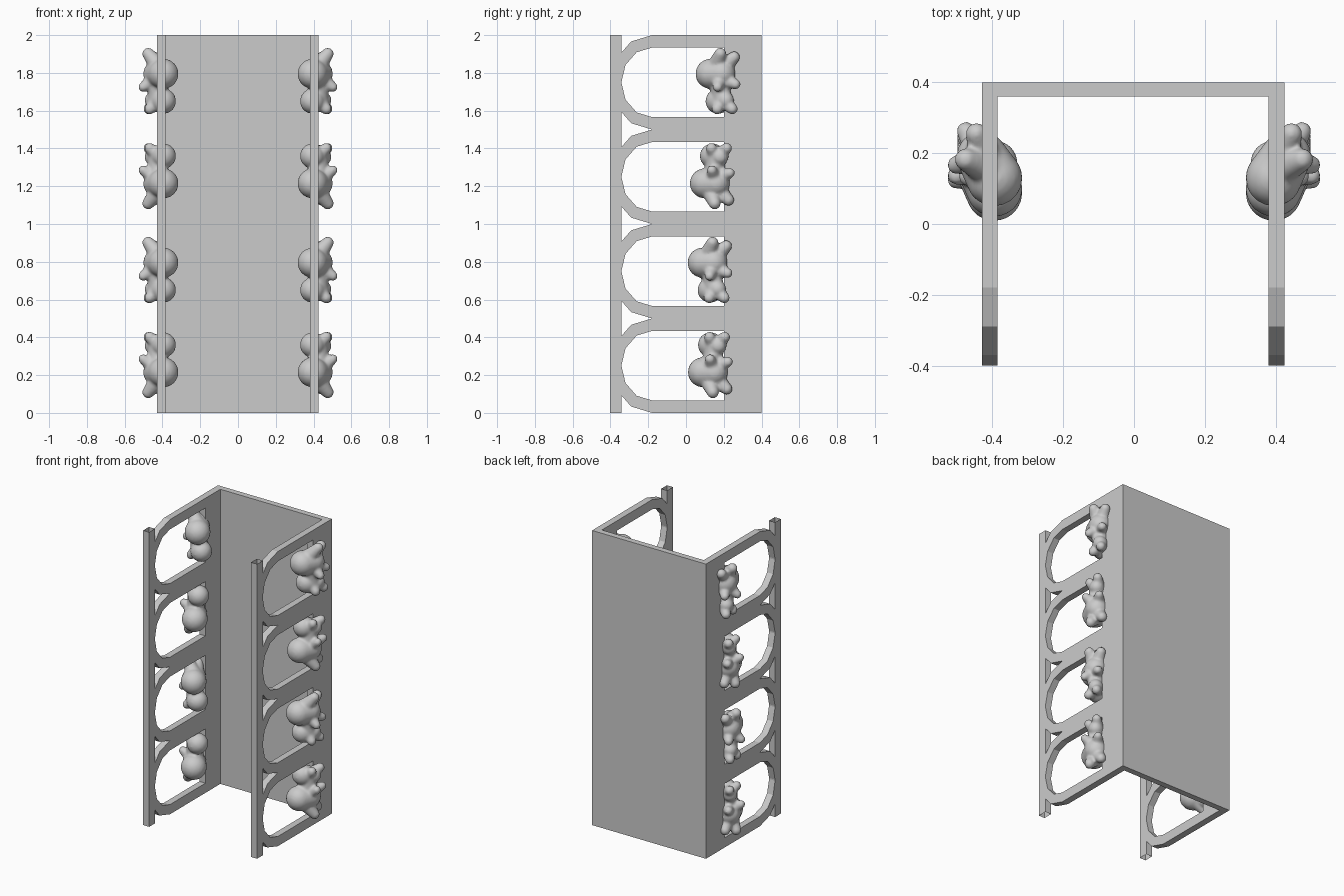
import bpy, bmesh, math
from mathutils import Vector, Matrix

old = bpy.data.objects.get("Cube")
if old:
    bpy.data.objects.remove(old, do_unlink=True)

grey = bpy.data.materials.new("light_grey")
grey.use_nodes = True
grey.diffuse_color = (0.6, 0.6, 0.6, 1)
grey.node_tree.nodes["Principled BSDF"].inputs["Base Color"].default_value = (0.6, 0.6, 0.6, 1)


def finish(bm, name):
    mesh = bpy.data.meshes.new(name)
    bm.to_mesh(mesh)
    bm.free()
    mesh.materials.append(grey)
    obj = bpy.data.objects.new(name, mesh)
    bpy.context.collection.objects.link(obj)
    return obj


def box(name, lo, hi, open_ends=False):
    lo, hi = Vector(lo), Vector(hi)
    bm = bmesh.new()
    bmesh.ops.create_cube(bm, size=1)
    for v in bm.verts:
        v.co = (lo + hi) / 2 + v.co * (hi - lo)
    if open_ends:
        ends = [f for f in bm.faces if abs(f.normal.z) > 0.9]
        bmesh.ops.delete(bm, geom=ends, context='FACES_ONLY')
    return finish(bm, name)


def arch_points(depth, half):
    """Straight bar, half-ellipse nose, straight bar, in (y, z)."""
    arc = [(-0.18 - depth * math.sin(math.radians(a)), half * math.cos(math.radians(a)))
           for a in range(0, 181, 30)]
    return [(0.2, half)] + arc + [(0.2, -half)]


def arch_frame(name, x0, x1, zc):
    outer, inner = arch_points(0.22, 0.25), arch_points(0.162, 0.184)
    bm = bmesh.new()
    rows = [[[bm.verts.new((x, y, z + zc)) for y, z in pts] for pts in (outer, inner)]
            for x in (x0, x1)]
    (o0, i0), (o1, i1) = rows
    for k in range(len(outer) - 1):
        for a, b in ((o0, i0), (i0, i1), (i1, o1), (o1, o0)):
            bm.faces.new((a[k], a[k + 1], b[k + 1], b[k]))
    for k in (0, -1):
        bm.faces.new((o0[k], i0[k], i1[k], o1[k]))
    bmesh.ops.recalc_face_normals(bm, faces=bm.faces)
    return finish(bm, name)


# Figure: start, end, start radius, end radius; x outward, z from its middle
FIGURE = [
    ((0.395, 0.10, -0.04), (0.43, 0.16, -0.04), 0.08, 0.072),    # body
    ((0.395, 0.14, 0.105), (0.45, 0.18, 0.10), 0.067, 0.045),    # head
    ((0.42, 0.15, 0.0), (0.43, 0.16, 0.09), 0.055, 0.05),        # neck
    ((0.43, 0.175, 0.11), (0.472, 0.215, 0.146), 0.04, 0.029),   # ears
    ((0.43, 0.15, 0.11), (0.467, 0.135, 0.146), 0.04, 0.029),
    ((0.43, 0.17, -0.01), (0.475, 0.232, 0.015), 0.045, 0.027),  # arms
    ((0.44, 0.15, -0.01), (0.502, 0.137, 0.03), 0.045, 0.026),
    ((0.42, 0.16, -0.07), (0.445, 0.225, -0.128), 0.05, 0.031),  # feet
    ((0.42, 0.13, -0.08), (0.475, 0.152, -0.146), 0.05, 0.032),
]


def figure(name, side, flip, dy, zc):
    bm = bmesh.new()
    for a, b, ra, rb in FIGURE:
        for k in range(6):
            t = k / 5
            p = Vector(a).lerp(Vector(b), t)
            where = Vector((side * p.x, p.y + dy, zc + flip * p.z))
            bmesh.ops.create_icosphere(bm, subdivisions=3, radius=ra + (rb - ra) * t,
                                       matrix=Matrix.Translation(where))
    obj = finish(bm, name)
    rem = obj.modifiers.new("merge", 'REMESH')
    rem.mode, rem.voxel_size, rem.use_smooth_shade = 'VOXEL', 0.008, True
    smooth = obj.modifiers.new("soften", 'SMOOTH')
    smooth.factor, smooth.iterations = 0.5, 5


# Back panel
box("back_panel", (-0.43, 0.36, 0), (0.425, 0.4, 2))

# Side walls, each with a front post, four arched openings and four figures
for label, side, x0, x1 in (("left", 1, 0.38, 0.425), ("right", -1, -0.43, -0.385)):
    box(label + "_side_panel", (x0, 0.2, 0), (x1, 0.36, 2))
    box(label + "_front_post", (x0, -0.403, 0), (x1, -0.341, 2), open_ends=True)
    for i, dy in enumerate((-0.01, -0.012, 0.0, 0.03)):
        zc = 0.25 + 0.5 * i
        arch_frame(f"{label}_arch_{i + 1}", x0, x1, zc)
        figure(f"{label}_figure_{i + 1}", side, 1 if i % 2 == 0 else -1, dy, zc + 0.005)
